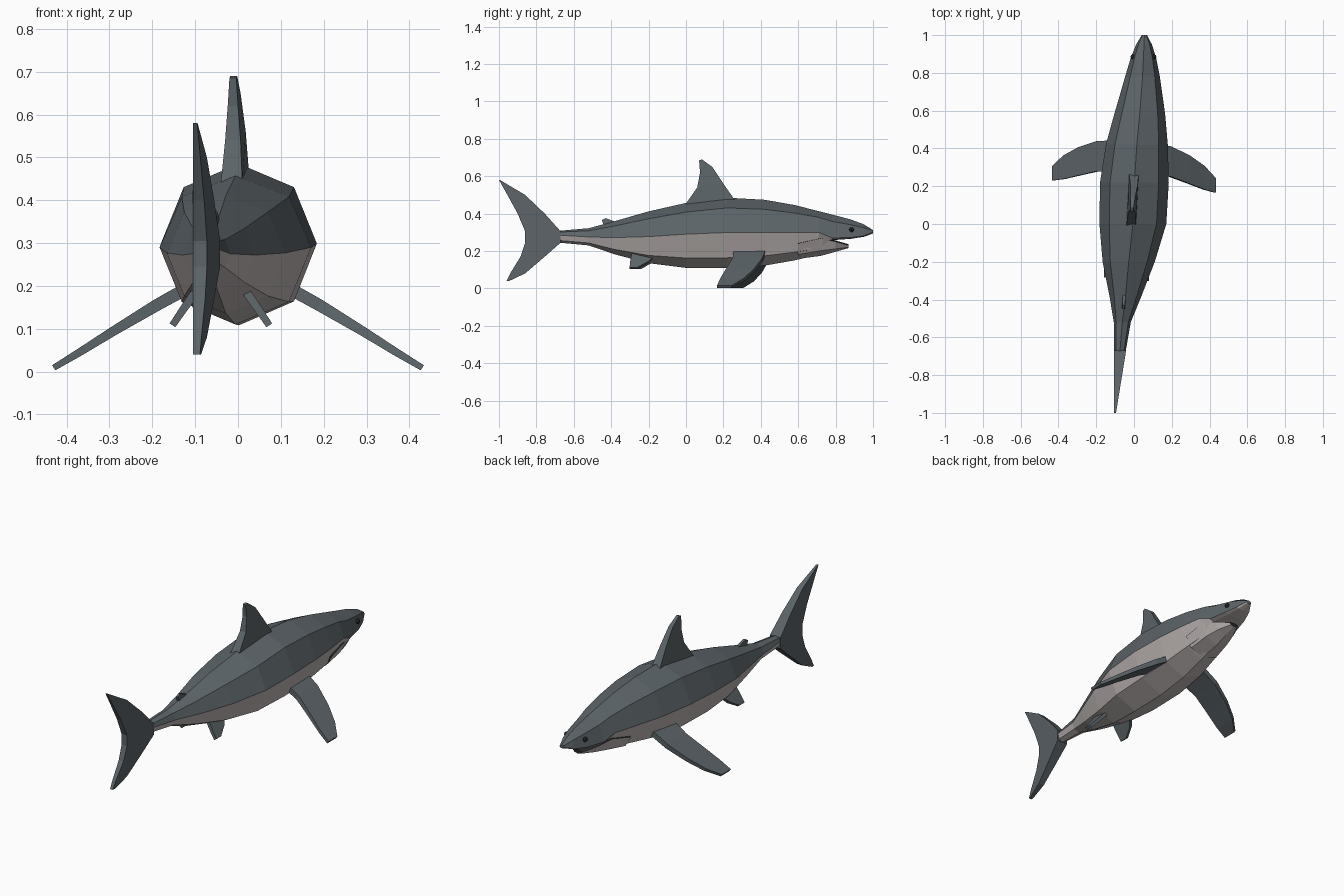
import bpy, bmesh, math
from mathutils import Vector


def material(name, rgb):
    m = bpy.data.materials.new(name)
    m.diffuse_color = (*rgb, 1)
    return m


BACK = material("slate grey", (0.107, 0.127, 0.138))
BELLY = material("pale belly", (0.50, 0.46, 0.45))
DARK = material("near black", (0.02, 0.02, 0.022))


def loft(name, rings, mats, rule=lambda k: 0):
    """Skin a list of point rings, cap both ends, colour by side number."""
    bm = bmesh.new()
    loops = [[bm.verts.new(p) for p in r] for r in rings]
    n = len(loops[0])
    for a, b in zip(loops, loops[1:]):
        for k in range(n):
            f = bm.faces.new((a[k], a[(k + 1) % n], b[(k + 1) % n], b[k]))
            f.material_index = rule(k)
    bm.faces.new(loops[0])
    bm.faces.new(loops[-1])
    bmesh.ops.recalc_face_normals(bm, faces=bm.faces[:])
    me = bpy.data.meshes.new(name)
    bm.to_mesh(me)
    bm.free()
    for m in mats:
        me.materials.append(m)
    ob = bpy.data.objects.new(name, me)
    bpy.context.collection.objects.link(ob)
    return ob


def octagon(y, cx, w, top, mid, bot):
    """Eight-sided section with separate upper and lower heights."""
    ring = []
    for k in range(8):
        c, s = math.cos(k * math.pi / 4), math.sin(k * math.pi / 4)
        ring.append((cx + w * c, y, mid + s * ((top - mid) if s > 0 else (mid - bot))))
    return ring


def fin(name, sections, side):
    """Tapered slab; section = leading point, trailing point, half thicknesses."""
    side = Vector(side).normalized()
    rings = [[Vector(l) + side * hl, Vector(l) - side * hl,
              Vector(t) - side * ht, Vector(t) + side * ht]
             for l, t, hl, ht in sections]
    return loft(name, rings, [BACK])


# body and snout: y, centre x, half width, top, middle, bottom
body = [(-0.68, -0.075, 0.030, 0.308, 0.285, 0.245),
        (-0.52, -0.062, 0.045, 0.322, 0.275, 0.230),
        (-0.38, -0.045, 0.085, 0.360, 0.272, 0.182),
        (-0.20, -0.028, 0.138, 0.412, 0.277, 0.135),
        (0.00, -0.006, 0.177, 0.457, 0.290, 0.110),
        (0.22, 0.002, 0.182, 0.485, 0.299, 0.108),
        (0.42, 0.015, 0.164, 0.474, 0.300, 0.122),
        (0.58, 0.030, 0.135, 0.446, 0.300, 0.150),
        (0.71, 0.040, 0.107, 0.413, 0.300, 0.180),
        (0.78, 0.045, 0.092, 0.395, 0.270, 0.258),
        (0.88, 0.050, 0.067, 0.369, 0.272, 0.265),
        (0.95, 0.053, 0.042, 0.343, 0.282, 0.276),
        (1.00, 0.055, 0.014, 0.312, 0.302, 0.293)]
loft("body", [octagon(*s) for s in body], [BACK, BELLY], lambda k: int(k > 3))

# lower jaw with dark mouth floor
jaw = [(0.60, 0.031, 0.118, 0.250, 0.240, 0.158),
       (0.72, 0.040, 0.099, 0.274, 0.268, 0.174),
       (0.80, 0.045, 0.072, 0.256, 0.250, 0.196),
       (0.87, 0.049, 0.028, 0.236, 0.230, 0.216)]
loft("lower_jaw", [octagon(*s) for s in jaw], [DARK, BELLY], lambda k: int(k > 3))

# tail fin: height, leading y, trailing y
tail = []
for z, yl, yt in [(0.58, -0.995, -1.0), (0.50, -0.86, -0.955), (0.40, -0.755, -0.90),
                  (0.305, -0.67, -0.86), (0.245, -0.67, -0.86), (0.17, -0.755, -0.885),
                  (0.08, -0.86, -0.94), (0.04, -0.945, -0.96)]:
    cx = lambda y: -0.073 + 0.08 * (y + 0.66)
    half = lambda y: 0.005 + 0.027 * max(0, y + 1) / 0.33
    tail.append(((cx(yl), yl, z), (cx(yt), yt, z), half(yl), half(yt)))
fin("tail_fin", tail, (1, 0, 0))

# dorsal fins
fin("dorsal_fin", [((0.0, 0.27, 0.46), (-0.015, -0.01, 0.44), 0.026, 0.025),
                   ((0.0, 0.20, 0.56), (-0.012, 0.06, 0.54), 0.018, 0.018),
                   ((-0.006, 0.14, 0.65), (-0.012, 0.075, 0.62), 0.012, 0.012),
                   ((-0.01, 0.085, 0.69), (-0.012, 0.07, 0.685), 0.008, 0.008)], (1, 0, 0))
fin("rear_dorsal_fin", [((-0.05, -0.36, 0.35), (-0.055, -0.435, 0.325), 0.009, 0.009),
                        ((-0.055, -0.43, 0.376), (-0.056, -0.45, 0.365), 0.006, 0.006)], (1, 0, 0))

for s, tag in ((1, "right"), (-1, "left")):
    # pectoral fins, skewed to follow the bend of the body
    def pt(x, y, z):
        return (s * x, y - 0.075 * s * x, z)
    fin("pectoral_fin_" + tag,
        [(pt(0.10, 0.435, 0.205), pt(0.10, 0.262, 0.205), 0.015, 0.015),
         (pt(0.19, 0.425, 0.155), pt(0.19, 0.265, 0.155), 0.014, 0.014),
         (pt(0.29, 0.385, 0.095), pt(0.29, 0.235, 0.095), 0.011, 0.011),
         (pt(0.37, 0.335, 0.045), pt(0.37, 0.210, 0.045), 0.009, 0.009),
         (pt(0.43, 0.275, 0.009), pt(0.43, 0.198, 0.009), 0.007, 0.007)],
        (s * 0.53, 0, 0.85))

    # pelvic fins
    c = -0.04
    fin("pelvic_fin_" + tag,
        [((c + s * 0.06, -0.15 - s * 0.005, 0.185), (c + s * 0.06, -0.285 - s * 0.005, 0.185), 0.010, 0.010),
         ((c + s * 0.09, -0.19 - s * 0.008, 0.142), (c + s * 0.09, -0.29 - s * 0.008, 0.142), 0.009, 0.009),
         ((c + s * 0.113, -0.25 - s * 0.01, 0.108), (c + s * 0.113, -0.292 - s * 0.01, 0.108), 0.008, 0.008)],
        (s * 0.83, 0, 0.55))

    # eyes
    bpy.ops.mesh.primitive_uv_sphere_add(segments=8, ring_count=6, radius=0.013,
                                         location=(0.05 + s * 0.056, 0.885, 0.314))
    eye = bpy.context.object
    eye.name = "eye_" + tag
    eye.data.materials.append(DARK)
